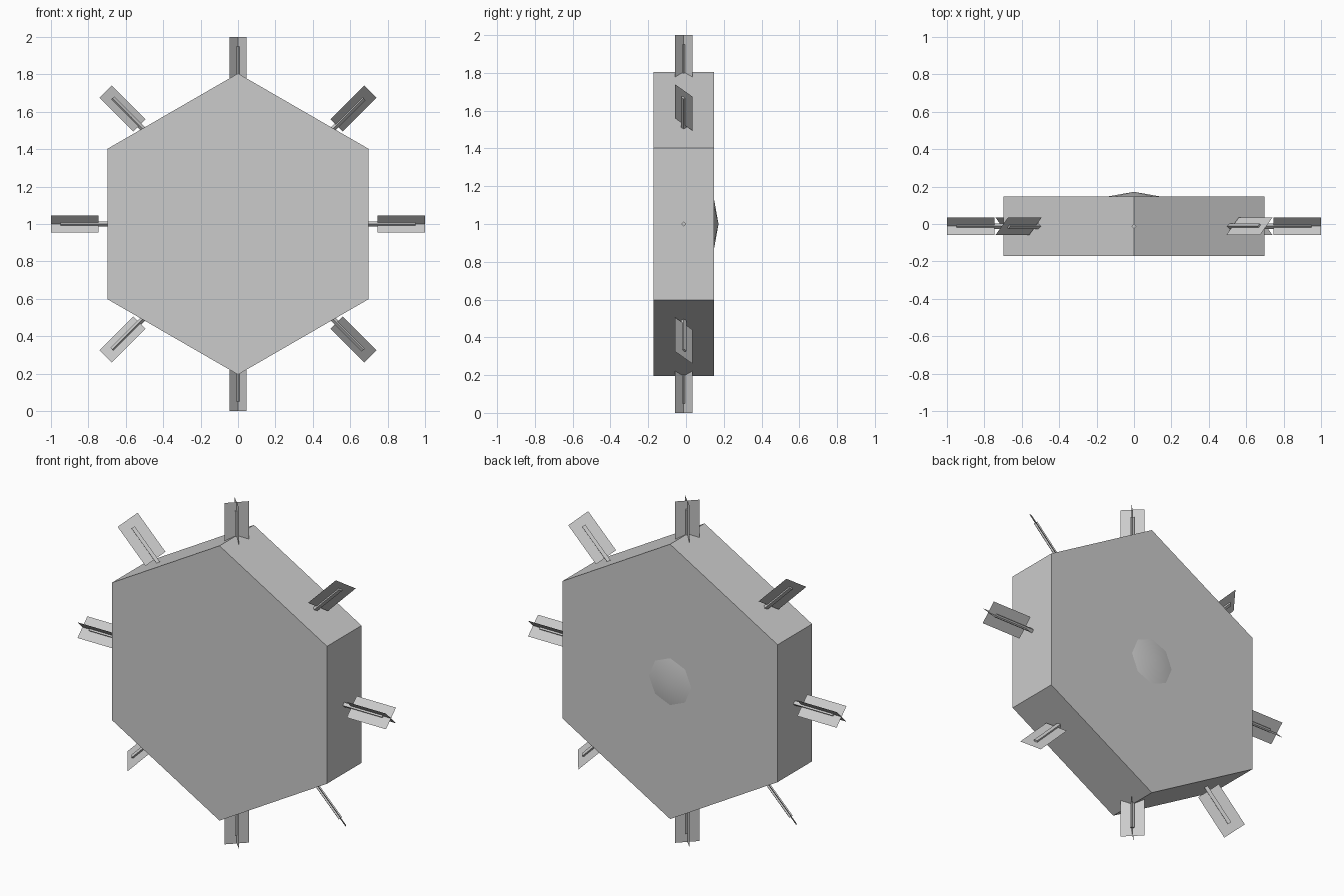
import bpy, bmesh, math
from mathutils import Matrix, Vector

if "Cube" in bpy.data.objects:
    bpy.data.objects.remove(bpy.data.objects["Cube"])

CENTRE = Vector((0, -0.012, 1.0))      # hub of the radial fins

grey = bpy.data.materials.new("light_grey")
grey.diffuse_color = (0.6, 0.6, 0.6, 1)
grey.use_nodes = True
grey.node_tree.nodes["Principled BSDF"].inputs["Base Color"].default_value = grey.diffuse_color


def add_object(name, bm):
    mesh = bpy.data.meshes.new(name)
    bm.to_mesh(mesh)
    bm.free()
    mesh.materials.append(grey)
    ob = bpy.data.objects.new(name, mesh)
    bpy.context.collection.objects.link(ob)
    return ob


def cone(bm, sides, r1, r2, depth, matrix):
    bmesh.ops.create_cone(bm, cap_ends=True, segments=sides, radius1=r1,
                          radius2=r2, depth=depth, matrix=matrix)


# Hexagonal body: axis along y, points up and down
bm = bmesh.new()
cone(bm, 6, 0.805, 0.805, 0.319,
     Matrix.Translation(CENTRE) @ Matrix.Rotation(-math.pi / 2, 4, 'X'))
add_object("hexagon_body", bm)

# Shallow cone on the back
bm = bmesh.new()
cone(bm, 8, 0.14, 0, 0.025,
     Matrix.Translation((0, 0.1595, 1)) @ Matrix.Rotation(-math.pi / 2, 4, 'X'))
boss = add_object("back_boss", bm)
bpy.context.view_layer.objects.active = boss
boss.select_set(True)
bpy.ops.object.shade_smooth_by_angle()

# Eight radial antennas: diamond rod plus one tilted plate, or two crossed plates
W, R0, R1 = 0.065, 0.745, 1.0
for i in range(8):
    spin = Matrix.Translation(CENTRE) @ Matrix.Rotation(-i * math.pi / 4, 4, 'Y')

    bm = bmesh.new()
    cone(bm, 4, 0.014, 0.014, 0.27,
         spin @ Matrix.Translation((0.815, 0, 0)) @ Matrix.Rotation(math.pi / 2, 4, 'Y'))
    add_object(f"antenna_rod_{i}", bm)

    bm = bmesh.new()
    for tilt in ((45,) if i % 2 else (45, -45)):
        turn = spin @ Matrix.Rotation(math.radians(tilt), 4, 'X')
        corners = [(R0, 0, -W), (R1, 0, -W), (R1, 0, W), (R0, 0, W)]
        bm.faces.new([bm.verts.new(turn @ Vector(c)) for c in corners])
    add_object(f"antenna_plate_{i}", bm)
